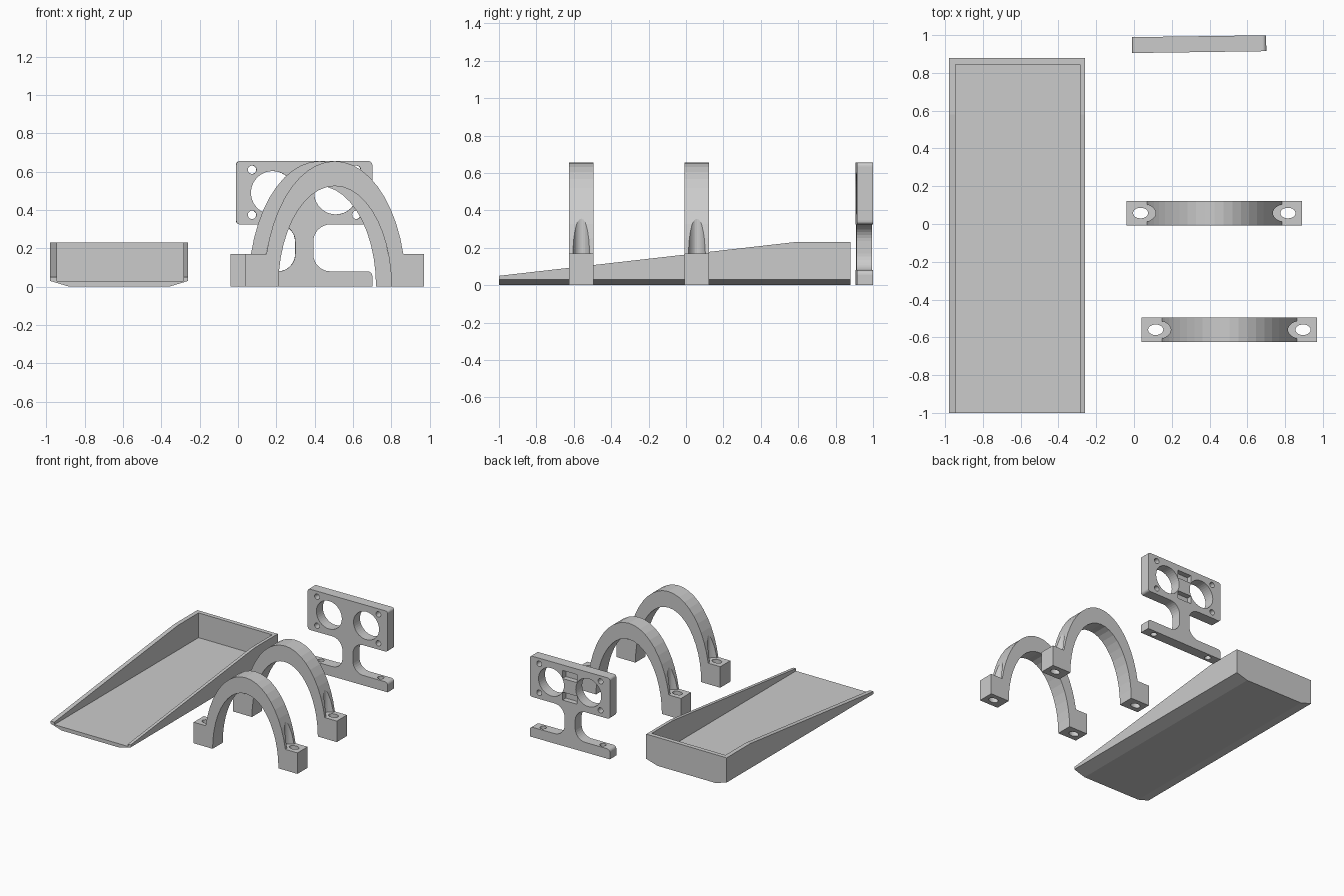
import bpy, bmesh
from math import sin, cos, radians, sqrt, asin, pi

if "Cube" in bpy.data.objects:
    bpy.data.objects.remove(bpy.data.objects["Cube"])


def prism(name, pts, axis, lo, hi):
    """Extrude a 2D outline along one axis."""
    place = {'x': lambda p, t: (t, p[0], p[1]),
             'y': lambda p, t: (p[0], t, p[1]),
             'z': lambda p, t: (p[0], p[1], t)}[axis]
    bm = bmesh.new()
    a = [bm.verts.new(place(p, lo)) for p in pts]
    b = [bm.verts.new(place(p, hi)) for p in pts]
    bm.faces.new(a)
    bm.faces.new(b[::-1])
    for i in range(len(pts)):
        j = (i + 1) % len(pts)
        bm.faces.new((a[i], b[i], b[j], a[j]))
    bmesh.ops.recalc_face_normals(bm, faces=bm.faces)
    me = bpy.data.meshes.new(name)
    bm.to_mesh(me)
    bm.free()
    ob = bpy.data.objects.new(name, me)
    bpy.context.collection.objects.link(ob)
    return ob


def arc(cx, cy, rx, ry, a0, a1, n):
    return [(cx + rx * cos(radians(a0 + (a1 - a0) * i / n)),
             cy + ry * sin(radians(a0 + (a1 - a0) * i / n))) for i in range(n + 1)]


def ellipse(cx, cy, rx, ry, n=32):
    return arc(cx, cy, rx, ry, 0, 360, n)[:-1]


def rect(x0, x1, y0, y1):
    return [(x0, y0), (x1, y0), (x1, y1), (x0, y1)]


def cut(ob, pts, axis, lo, hi):
    """Subtract an extruded outline from an object."""
    cutter = prism("cutter", pts, axis, lo, hi)
    cutter.hide_render = True
    mod = ob.modifiers.new("cut", 'BOOLEAN')
    mod.operation = 'DIFFERENCE'
    mod.solver = 'EXACT'
    mod.object = cutter
    bpy.context.view_layer.objects.active = ob
    bpy.ops.object.modifier_apply(modifier=mod.name)
    bpy.data.objects.remove(cutter)


# Sloped tray: chamfered bottom, open front, walls rising to the back
tray = prism("tray", [(-0.88, 0), (-0.36, 0), (-0.26, 0.03), (-0.26, 0.23),
                      (-0.98, 0.23), (-0.98, 0.03)], 'y', -1.0, 0.88)
cut(tray, rect(-0.945, -0.285, -1.2, 0.845), 'z', 0.03, 0.5)
cut(tray, [(-1.1, 0.0386), (0.58, 0.23), (0.58, 0.4), (-1.1, 0.4)], 'x', -1.2, 0)


# Elliptical arches with drilled feet
def arch(name, x, y):
    foot, w, h = 0.17, 0.37, 0.655
    a = asin(foot / h) * 180 / pi
    pts = [(-0.465, 0), (-0.465, foot)]
    pts += arc(0, 0, w, h, 180 - a, a, 20)
    pts += [(0.465, foot), (0.465, 0)]
    pts += arc(0, 0, 0.295, 0.525, 0, 180, 22)
    ob = prism(name, pts, 'y', -0.065, 0.065)
    for s in (-1, 1):
        cut(ob, ellipse(s * 0.39, 0, 0.08, 0.05), 'z', foot, 0.6)   # screw head room
        cut(ob, ellipse(s * 0.39, 0, 0.04, 0.028), 'z', -0.1, 0.3)  # screw hole
    ob.location = (x, y, 0)


arch("front_arch", 0.505, -0.56)
arch("middle_arch", 0.425, 0.058)

# Twin-hole bracket: base bar, filleted neck and upper plate in one outline
W = 0.355
half = [(W, 0)]
half += arc(W - 0.025, 0.055, 0.025, 0.025, 0, 90, 6)
half += arc(0.137, 0.17, 0.09, 0.09, 270, 180, 8)
half += arc(0.137, 0.235, 0.09, 0.09, 180, 90, 8)
half += arc(W - 0.02, 0.345, 0.02, 0.02, -90, 0, 5)
half += arc(W - 0.02, 0.635, 0.02, 0.02, 0, 90, 5)
bracket = prism("bracket", half + [(-x, z) for x, z in reversed(half)],
                'y', -0.042, 0.042)
for s in (-1, 1):
    cut(bracket, ellipse(s * 0.165, 0.49, 0.113, 0.113, 40), 'y', -0.2, 0.2)
    cut(bracket, ellipse(s * 0.265, 0, 0.024, 0.024, 20), 'z', -0.1, 0.2)
    for z in (0.375, 0.61):
        cut(bracket, ellipse(s * 0.272, z, 0.022, 0.022, 20), 'y', -0.2, 0.2)
# Shallow pockets on the back between the big holes
for z0, z1 in ((0.37, 0.435), (0.545, 0.61)):
    cut(bracket, rect(-0.065, 0.065, z0, z1), 'y', 0.0, 0.2)
bracket.location = (0.345, 0.952, 0)
bracket.rotation_euler.z = radians(0.8)
